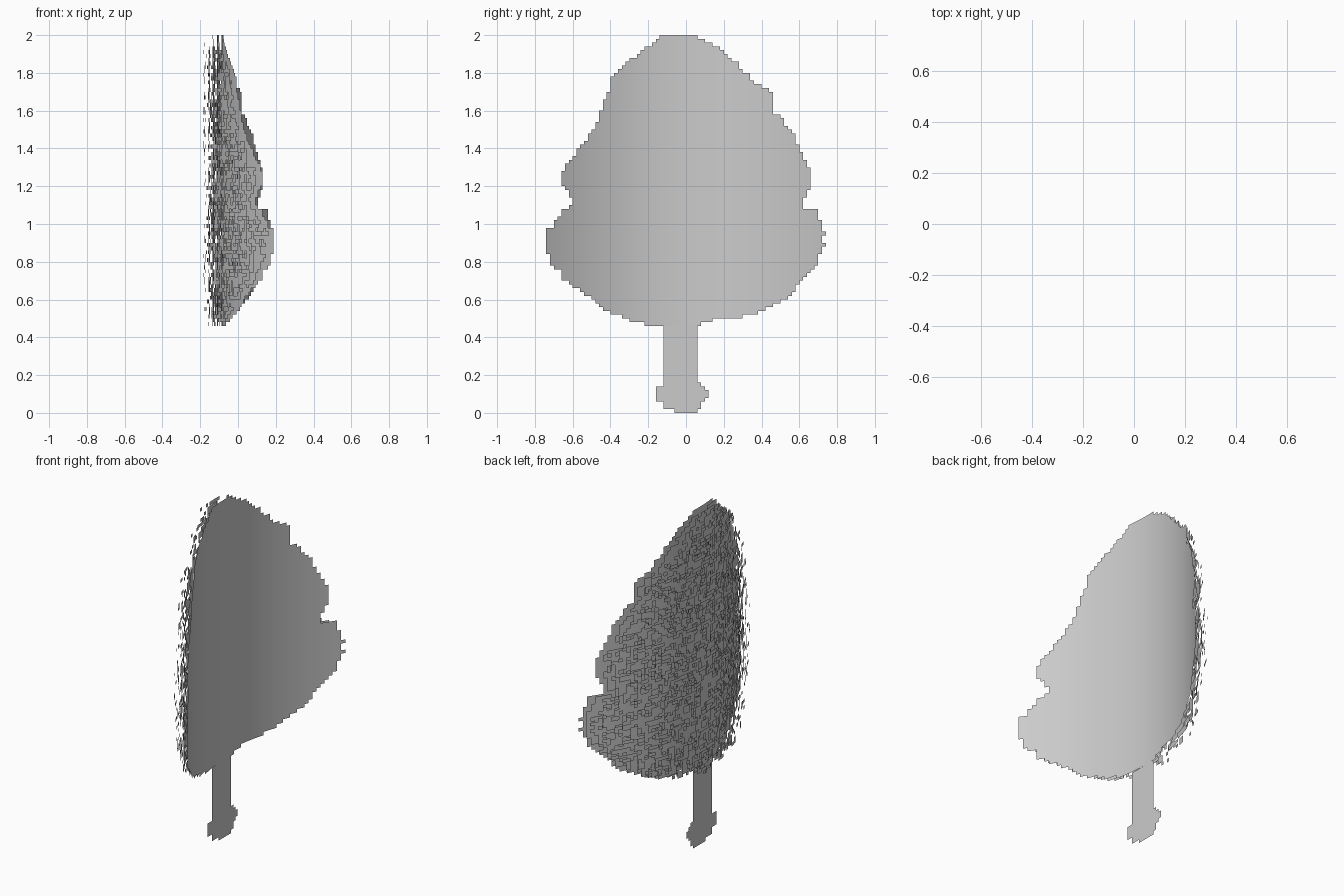
import bpy
import bmesh
import random
from mathutils import Vector, noise

if "Cube" in bpy.data.objects:
    bpy.data.objects.remove(bpy.data.objects["Cube"])

rng = random.Random(7)
CELL = 0.02
SPINE = -0.087     # depth of the sheet at its middle

grey = bpy.data.materials.new("plain grey")
grey.use_nodes = True
grey.diffuse_color = (0.6, 0.6, 0.6, 1)
grey.node_tree.nodes["Principled BSDF"].inputs["Base Color"].default_value = (0.6, 0.6, 0.6, 1)

# Outline in hundredths: height, near edge, far edge
TRUNK = [(0, -3, 6), (2, -9, 7), (3, -13, 7), (6, -13, 9), (8, -17, 12), (12, -17, 12),
         (14, -13, 9), (17, -11, 6.5), (46, -11, 6.5)]
CROWN = [(46, -17, 7), (49, -30, 14), (52, -38, 36), (57, -46, 47), (63, -54, 56),
         (70, -64, 62), (80, -71, 70), (88, -74, 73), (96, -74, 73), (104, -67, 70),
         (107, -65, 70), (109, -62, 62), (112, -60, 62), (120, -65, 66), (126, -66, 66),
         (140, -56, 60), (150, -49, 55), (160, -45, 46), (170, -41, 46), (175, -40, 36),
         (185, -33, 27), (190, -25, 21), (196, -17, 13), (200, -13, 3)]


def edges_at(outline, z):
    """Near and far edge of the outline at a height."""
    z *= 100
    for a, b in zip(outline, outline[1:]):
        if z <= b[0]:
            t = max(0, (z - a[0]) / (b[0] - a[0]))
            return [(a[i] + (b[i] - a[i]) * t) / 100 for i in (1, 2)]
    return [v / 100 for v in outline[-1][1:]]


def pixel_sheet(name, outline, bend, offset=0, inset=0, jag=0, keep=lambda y, z: True):
    """A bent sheet of small square cells filling the outline."""
    bm = bmesh.new()
    points = {}

    def corner(j, k):
        if (j, k) not in points:
            y = j * CELL
            points[j, k] = bm.verts.new((SPINE - offset + bend * y * y, y, k * CELL))
        return points[j, k]

    first = round(outline[0][0] / 100 / CELL)
    last = round(outline[-1][0] / 100 / CELL)
    for k in range(first, last):
        z = (k + 0.5) * CELL
        near, far = edges_at(outline, z)
        near += inset + rng.uniform(-jag, jag)
        far -= inset + rng.uniform(-jag, jag)
        for j in range(round(near / CELL), round(far / CELL)):
            if keep((j + 0.5) * CELL, z):
                bm.faces.new([corner(j, k), corner(j, k + 1),
                              corner(j + 1, k + 1), corner(j + 1, k)])
    mesh = bpy.data.meshes.new(name)
    bm.to_mesh(mesh)
    bm.free()
    mesh.materials.append(grey)
    obj = bpy.data.objects.new(name, mesh)
    bpy.context.collection.objects.link(obj)
    return obj


def leaf_rule(layer, cutoff):
    """Keep small clumps of cells, thinner on the outer layers."""
    def keep(y, z):
        fine = noise.noise(Vector((y * 22, z * 30, layer * 9.3)))
        broad = noise.noise(Vector((y * 4, z * 4, 2.5)))
        return fine + 0.35 * broad + rng.uniform(-0.1, 0.1) > cutoff
    return keep


# Flat trunk with root tips
pixel_sheet("trunk", TRUNK, bend=0)

# Solid curved crown
crown = pixel_sheet("crown_sheet", CROWN, bend=0.5, jag=0.008)
for face in crown.data.polygons:
    face.use_smooth = True

# Broken leaf layers stacked behind the crown
for layer, cutoff in enumerate((-0.2, 0.02, 0.2, 0.42), start=1):
    pixel_sheet(f"leaf_layer_{layer}", CROWN, bend=0.5, offset=0.024 * layer,
                inset=0.012 * layer, jag=0.01, keep=leaf_rule(layer, cutoff))
